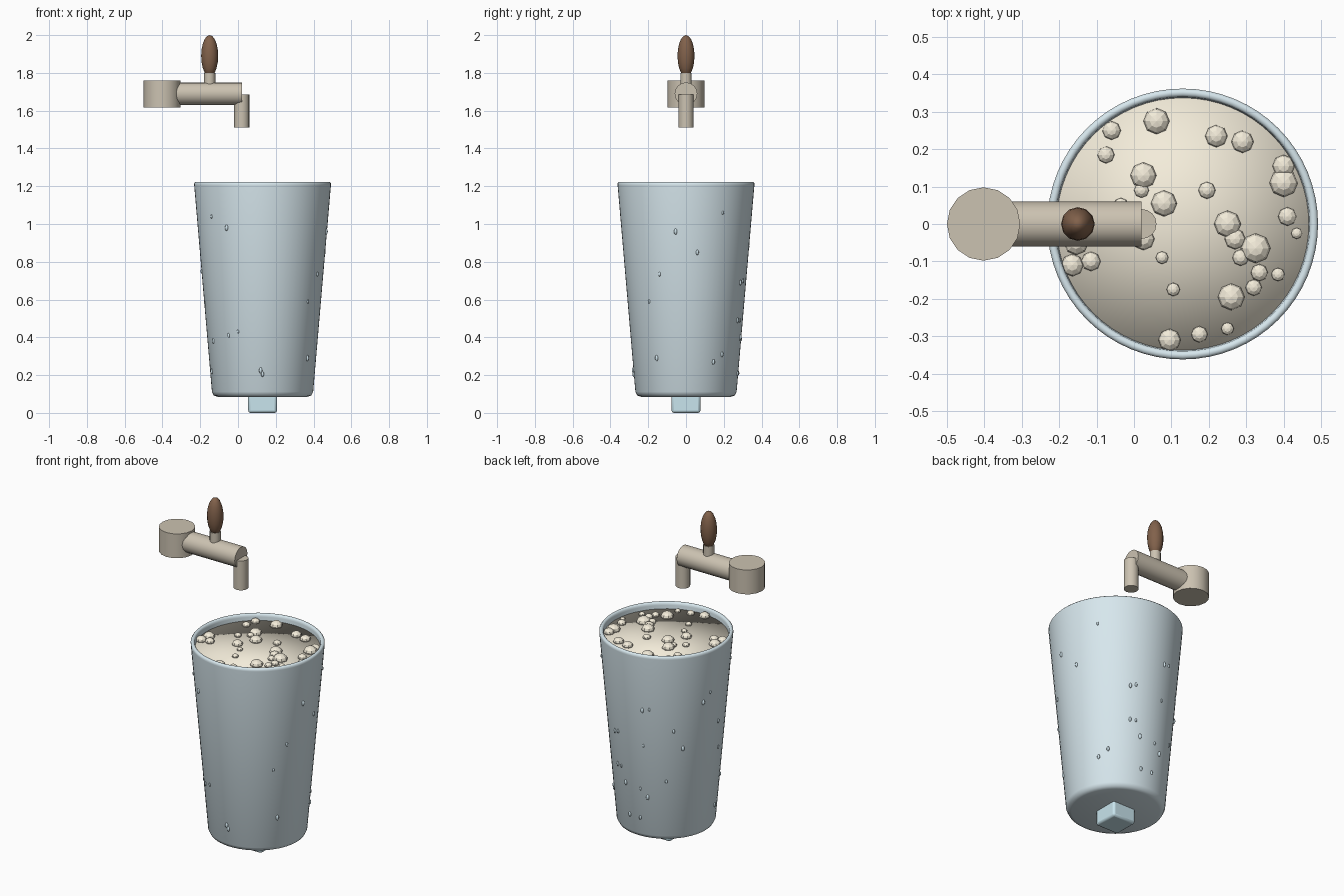
import bpy, math
from math import sin, cos, pi, radians

if "Cube" in bpy.data.objects:
    bpy.data.objects.remove(bpy.data.objects["Cube"])

CX = 0.13  # glass axis


def material(name, rgb):
    m = bpy.data.materials.new(name)
    m.diffuse_color = (*rgb, 1)
    m.use_nodes = True
    m.node_tree.nodes["Principled BSDF"].inputs["Base Color"].default_value = m.diffuse_color
    return m


GLASS = material("pale_glass", (0.68, 0.80, 0.85))
ICE = material("ice", (0.58, 0.78, 0.85))
WATER = material("droplet", (0.62, 0.76, 0.82))
FOAM = material("foam", (0.90, 0.84, 0.70))
BEER = material("amber", (0.80, 0.50, 0.12))
METAL = material("brushed_metal", (0.60, 0.54, 0.44))
WOOD = material("dark_wood", (0.22, 0.12, 0.07))


def finish(name, mat, angle=None):
    ob = bpy.context.object
    ob.name = name
    ob.data.materials.append(mat)
    if angle:
        bpy.ops.object.shade_smooth_by_angle(angle=radians(angle))
    return ob


def cylinder(name, mat, p, r, depth, sides, rot=(0, 0, 0)):
    bpy.ops.mesh.primitive_cylinder_add(vertices=sides, radius=r, depth=depth, location=p, rotation=rot)
    return finish(name, mat, 35)


def ball(name, mat, p, scale, seg, rings, angle=None):
    bpy.ops.mesh.primitive_uv_sphere_add(segments=seg, ring_count=rings, radius=1, location=p)
    bpy.context.object.scale = scale
    bpy.ops.object.transform_apply(location=False, rotation=False, scale=True)
    return finish(name, mat, angle)


def lathe(name, mat, profile, n=64, angle=60):
    # spin (radius, z) points; both ends lie on the axis
    verts = [(0, 0, profile[0][1]), (0, 0, profile[-1][1])]
    ring = profile[1:-1]
    for r, z in ring:
        verts += [(r * cos(2 * pi * i / n), r * sin(2 * pi * i / n), z) for i in range(n)]
    last = 2 + (len(ring) - 1) * n
    faces = []
    for i in range(n):
        j = (i + 1) % n
        faces.append((0, 2 + j, 2 + i))
        faces.append((1, last + i, last + j))
        for k in range(len(ring) - 1):
            a, b = 2 + k * n, 2 + (k + 1) * n
            faces.append((a + i, a + j, b + j, b + i))
    me = bpy.data.meshes.new(name)
    me.from_pydata(verts, [], faces)
    ob = bpy.data.objects.new(name, me)
    ob.location.x = CX
    bpy.context.collection.objects.link(ob)
    bpy.ops.object.select_all(action='DESELECT')
    ob.select_set(True)
    bpy.context.view_layer.objects.active = ob
    return finish(name, mat, angle)


# Tapered glass with rounded rim and thick wall
lathe("glass", GLASS, [(0, .085), (.238, .085), (.258, .092), (.268, .112), (.362, 1.205), (.362, 1.215),
                       (.356, 1.222), (.346, 1.222), (.34, 1.215), (.339, 1.205), (.245, .14), (0, .14)])
# Drink and foam cap
lathe("drink", BEER, [(0, .145), (.24, .145), (.328, 1.12), (0, 1.12)])
lathe("foam", FOAM, [(0, 1.12), (.331, 1.12), (.338, 1.185), (0, 1.185)], angle=180)

# Ice cube poking through the base
bpy.ops.mesh.primitive_cube_add(size=0.152, location=(CX, 0, .076))
cube = finish("ice_cube", ICE)
bev = cube.modifiers.new("round", 'BEVEL')
bev.width, bev.segments = .012, 2
bpy.ops.object.shade_smooth_by_angle(angle=radians(40))

# Foam bubbles: x, y, radius
bubbles = [(.06, .275, .035), (-.06, .25, .025), (-.075, .185, .023), (.22, .235, .03), (.29, .22, .03),
           (.025, .13, .035), (.02, .09, .02), (.08, .055, .035), (.195, .09, .023), (.4, .155, .03),
           (.4, .11, .038), (.41, .02, .025), (.435, -.025, .015), (.25, 0, .036), (.27, -.04, .028),
           (.325, -.065, .04), (.285, -.09, .022), (.335, -.13, .023), (.385, -.135, .018), (.32, -.17, .022),
           (.26, -.195, .036), (.25, -.28, .017), (.175, -.295, .022), (.095, -.31, .03), (.105, -.175, .018),
           (.075, -.09, .017), (-.165, -.11, .03), (-.115, -.1, .026), (.025, -.04, .03), (-.035, .05, .02),
           (-.155, -.05, .033)]
for i, (x, y, r) in enumerate(bubbles):
    ball(f"bubble_{i}", FOAM, (x, y, 1.19), (r, r, r * .75), 8, 6)

# Condensation drops: facing azimuth -> (sideways offset, height)
drops = {
    -90: [(-.27, 1.04), (-.19, .98), (-.26, .38), (-.18, .41), (-.13, .43), (-.01, .225), (0, .205)],
    0: [(.195, 1.06), (-.055, .96), (.06, .85), (-.14, .735), (-.195, .59), (-.155, .29), (.145, .27),
        (.3, .7), (.285, .49), (.285, .4), (.272, .21)],
    125: [(-.092, .89), (-.13, .88), (-.276, .69), (.04, .76), (-.124, .66), (.09, .65), (-.26, .49), (0, .45),
          (-.14, .39), (-.1, .345), (-.283, .31), (-.14, .21), (.238, .96), (.2, .91), (.26, .22), (.28, .75),
          (.28, .58)],
}
for az, spots in drops.items():
    a = radians(az)
    for i, (u, z) in enumerate(spots):
        R = .268 + .094 * (z - .112) / 1.093
        d = math.sqrt(max(R * R - u * u, 0))
        s = .006 + .003 * ((i * 7) % 4) / 3
        ball(f"droplet_{az}_{i}", WATER, (CX + cos(a) * d - sin(a) * u, sin(a) * d + cos(a) * u, z),
             (s, s, s * 1.8), 8, 6, 60)

# Tap: mount, pipe, spout, stem, handle
cylinder("tap_mount", METAL, (-.402, 0, 1.688), .098, .145, 16)
cylinder("tap_pipe", METAL, (-.19, 0, 1.69), .06, .42, 16, (0, pi / 2, 0))
cylinder("tap_spout", METAL, (.02, 0, 1.5975), .04, .175, 16)
cylinder("tap_stem", METAL, (-.15, 0, 1.76), .03, .08, 12)
ball("tap_handle", WOOD, (-.15, 0, 1.89), (.045, .045, .11), 12, 10, 40)
